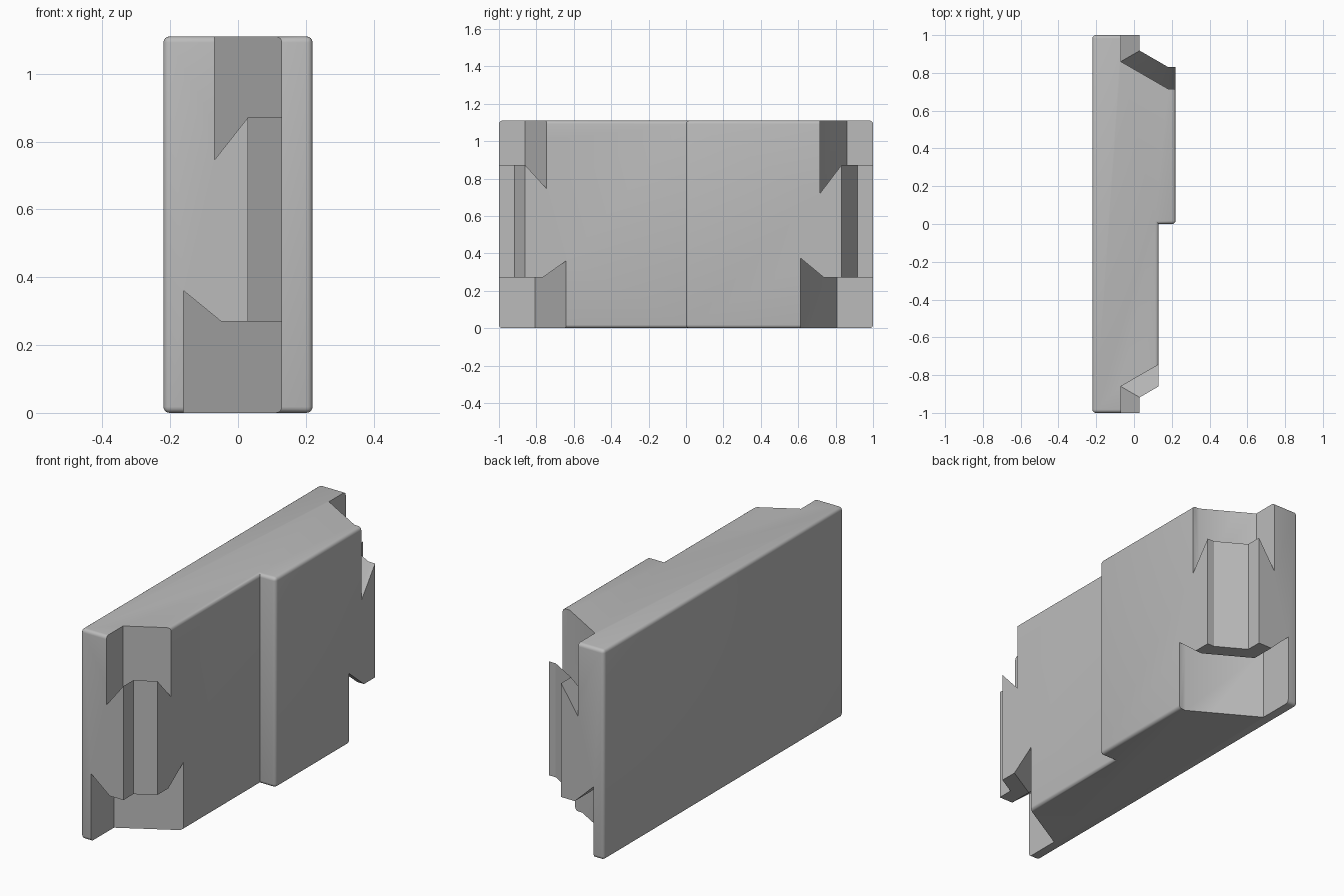
import bpy, bmesh, math

if "Cube" in bpy.data.objects:
    bpy.data.objects.remove(bpy.data.objects["Cube"])

T = math.tan(math.radians(30))
H = 1.11

grey = bpy.data.materials.new("plain grey")
grey.use_nodes = True
colour = (0.5, 0.5, 0.5, 1)
grey.diffuse_color = colour
grey.node_tree.nodes["Principled BSDF"].inputs["Base Color"].default_value = colour


def make_object(name, bm):
    bmesh.ops.recalc_face_normals(bm, faces=bm.faces)
    mesh = bpy.data.meshes.new(name)
    bm.to_mesh(mesh)
    bm.free()
    mesh.materials.append(grey)
    obj = bpy.data.objects.new(name, mesh)
    bpy.context.collection.objects.link(obj)
    return obj


# Stepped panel, extruded from its plan and rounded on convex edges
plan = [(-.22, -1), (.13, -1), (.13, 0), (.22, 0), (.22, 1), (-.22, 1)]
bm = bmesh.new()
face = bm.faces.new([bm.verts.new((x, y, 0)) for x, y in plan])
grown = bmesh.ops.extrude_face_region(bm, geom=[face])["geom"]
bmesh.ops.translate(bm, vec=(0, 0, H),
                    verts=[v for v in grown if isinstance(v, bmesh.types.BMVert)])
bmesh.ops.recalc_face_normals(bm, faces=bm.faces)
convex = [e for e in bm.edges if e.calc_face_angle_signed() > 0.1]
bmesh.ops.bevel(bm, geom=convex, offset=0.018, segments=4, profile=0.5,
                affect="EDGES", clamp_overlap=True)
panel = make_object("interlocking_panel", bm)


# Corner cutter: a section of (inset, height) swept along the bent joint line
def joint_cutter(name, side, bend, low, high):
    section = [(-.4, -.2), (.19, -.2), (.19, low), (.08, .27), (0, .27),
               (0, .872), (.1, high), (.1, H + .2), (-.4, H + .2)]
    bm = bmesh.new()
    rings = []
    for d, z in section:
        def diagonal(x):
            return -.86 + (x - .13) * T + d / math.cos(math.radians(30))
        corner = .03 - d
        turn = max(bend, corner + .02)
        path = [(corner, -1.6), (corner, diagonal(corner)),
                (turn, diagonal(turn)), (.7, diagonal(turn))]
        rings.append([bm.verts.new((x, y * side, z)) for x, y in path])
    for a, b in zip(rings, rings[1:] + rings[:1]):
        for i in range(3):
            bm.faces.new((a[i], a[i + 1], b[i + 1], b[i]))
    for i in (0, 3):
        bm.faces.new([ring[i] for ring in rings])
    bmesh.ops.triangulate(bm, faces=bm.faces)
    obj = make_object(name, bm)
    obj.hide_render = True
    return obj


cutters = [joint_cutter("front_joint_cutter", 1, .3, .36, .745),
           joint_cutter("back_joint_cutter", -1, .18, .375, .72)]

bpy.ops.object.select_all(action="DESELECT")
panel.select_set(True)
bpy.context.view_layer.objects.active = panel
for cutter in cutters:
    cut = panel.modifiers.new(cutter.name, "BOOLEAN")
    cut.operation = "DIFFERENCE"
    cut.solver = "EXACT"
    cut.object = cutter
    bpy.ops.object.modifier_apply(modifier=cut.name)
    bpy.data.objects.remove(cutter)

bpy.ops.object.shade_smooth_by_angle(angle=math.radians(30))
